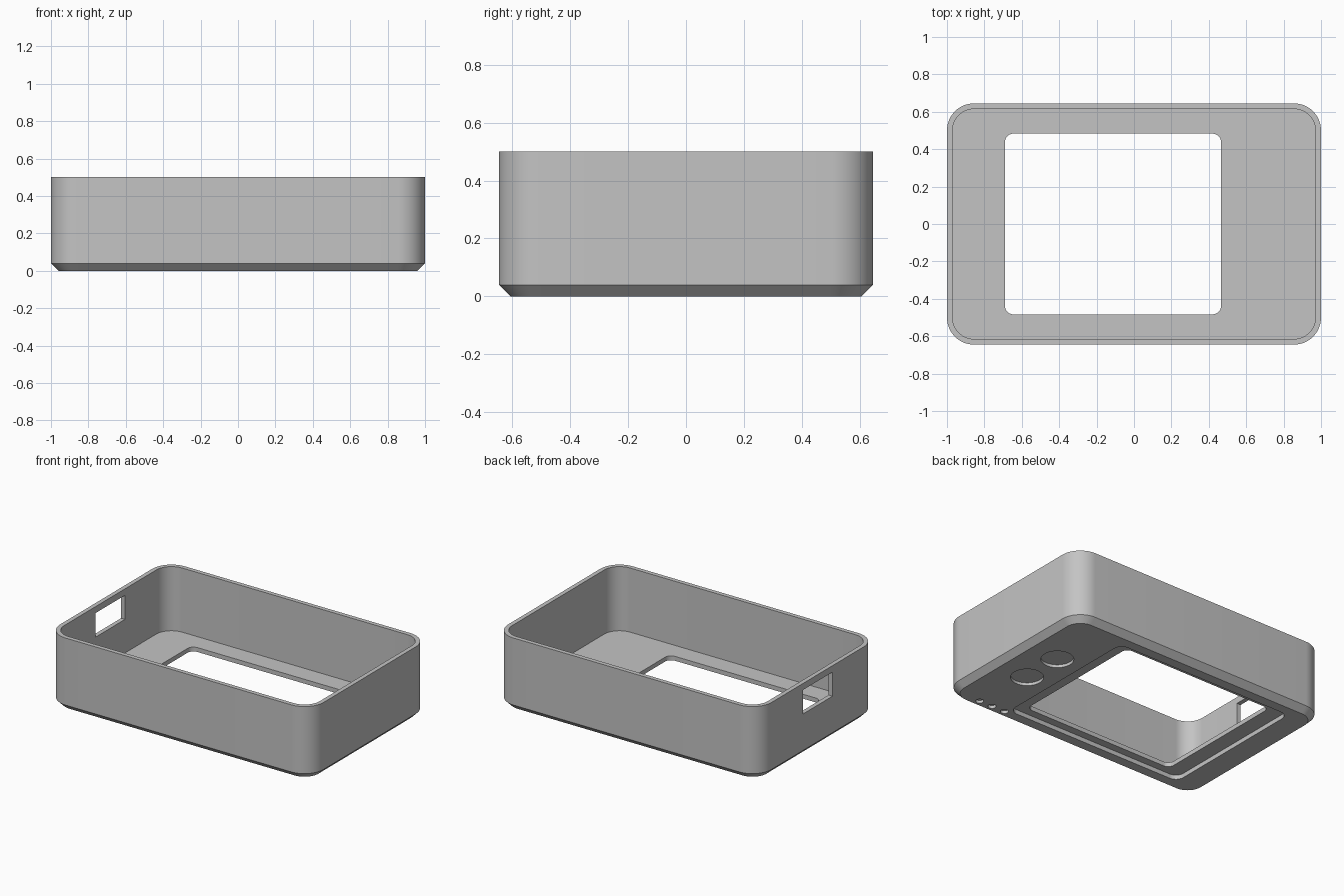
import bpy, bmesh, math

if "Cube" in bpy.data.objects:
    bpy.data.objects.remove(bpy.data.objects["Cube"], do_unlink=True)

grey = bpy.data.materials.new("plain grey")
grey.use_nodes = True
COLOUR = (0.55, 0.55, 0.55, 1)
grey.diffuse_color = COLOUR
grey.node_tree.nodes["Principled BSDF"].inputs["Base Color"].default_value = COLOUR

SEGMENTS = 14


def add_object(name, bm):
    bmesh.ops.recalc_face_normals(bm, faces=bm.faces)
    mesh = bpy.data.meshes.new(name)
    bm.to_mesh(mesh)
    bm.free()
    mesh.materials.append(grey)
    obj = bpy.data.objects.new(name, mesh)
    bpy.context.collection.objects.link(obj)
    return obj


def rounded_ring(bm, x0, x1, half_y, radius, z):
    """Ring of vertices around a rounded rectangle at height z."""
    cx, half_x = (x0 + x1) / 2, (x1 - x0) / 2
    ring = []
    for corner, (sx, sy) in enumerate([(1, 1), (-1, 1), (-1, -1), (1, -1)]):
        for i in range(SEGMENTS + 1):
            a = math.pi / 2 * (corner + i / SEGMENTS)
            ring.append(bm.verts.new((
                cx + sx * (half_x - radius) + radius * math.cos(a),
                sy * (half_y - radius) + radius * math.sin(a), z)))
    return ring


def cylinder_cutter(name, x, y, radius, depth):
    bm = bmesh.new()
    bmesh.ops.create_cone(bm, cap_ends=True, segments=40, radius1=radius,
                          radius2=radius, depth=2 * depth)
    bmesh.ops.translate(bm, verts=bm.verts, vec=(x, y, 0))
    return add_object(name, bm)


def box_cutter(name, centre, size):
    bm = bmesh.new()
    bmesh.ops.create_cube(bm, size=1)
    bmesh.ops.scale(bm, verts=bm.verts, vec=size)
    bmesh.ops.translate(bm, verts=bm.verts, vec=centre)
    return add_object(name, bm)


# Case shell: one closed loft from the window, up the inside, down the outside
HEIGHT, FLOOR, LIP, CHAMFER, WALL = 0.5, 0.06, 0.03, 0.04, 0.03
HALF_Y, CORNER = 0.645, 0.145
window = (-0.69, 0.465, 0.483, 0.045)
recess = (-0.80, 0.56, 0.537, 0.06)
inside = (WALL - 1, 1 - WALL, HALF_Y - WALL, CORNER - WALL)
outside = (-1, 1, HALF_Y, CORNER)
underside = (CHAMFER - 1, 1 - CHAMFER, HALF_Y - CHAMFER, CORNER - CHAMFER)
sections = [(window, FLOOR), (inside, FLOOR), (inside, HEIGHT),
            (outside, HEIGHT), (outside, CHAMFER), (underside, 0),
            (recess, 0), (recess, LIP), (window, LIP)]

bm = bmesh.new()
rings = [rounded_ring(bm, *shape, z) for shape, z in sections]
for ring, following in zip(rings, rings[1:] + rings[:1]):
    count = len(ring)
    for i in range(count):
        j = (i + 1) % count
        bm.faces.new((ring[i], ring[j], following[j], following[i]))
case = add_object("case_shell", bm)

# Side port, button dimples and indicator dimples
cutters = [box_cutter("port_cutter", (-1, 0, 0.373), (0.2, 0.32, 0.165))]
for y in (-0.146, 0.146):
    cutters.append(cylinder_cutter("button_cutter", 0.745, y, 0.103, 0.02))
for x in (0.58, 0.68, 0.78):
    cutters.append(cylinder_cutter("indicator_cutter", x, -0.563, 0.025, 0.02))

bpy.context.view_layer.objects.active = case
for cutter in cutters:
    cutter.hide_render = True
    cut = case.modifiers.new(cutter.name, "BOOLEAN")
    cut.operation = "DIFFERENCE"
    cut.solver = "EXACT"
    cut.object = cutter
    bpy.ops.object.modifier_apply(modifier=cut.name)
for cutter in cutters:
    bpy.data.objects.remove(cutter, do_unlink=True)

bpy.ops.object.select_all(action="DESELECT")
case.select_set(True)
bpy.ops.object.shade_smooth_by_angle(angle=math.radians(30))
